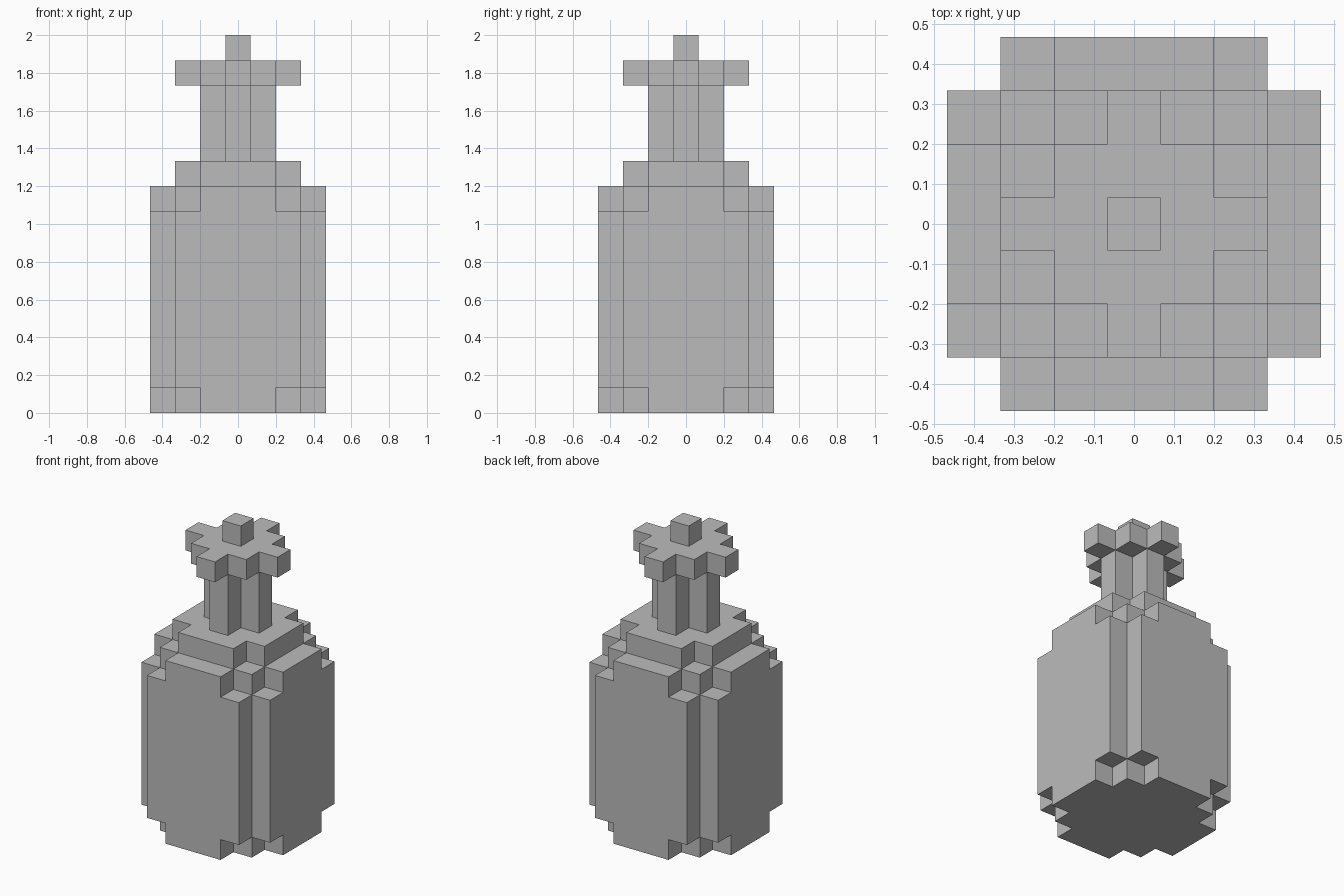
import bpy
import bmesh

cube = bpy.data.objects.get("Cube")
if cube:
    bpy.data.objects.remove(cube, do_unlink=True)

UNIT = 2 / 15  # edge of one block

grey = bpy.data.materials.new("plain grey")
grey.use_nodes = True
colour = (0.5, 0.5, 0.5, 1)
grey.diffuse_color = colour
grey.node_tree.nodes["Principled BSDF"].inputs["Base Color"].default_value = colour


def prism(name, corner, bottom, top):
    """Extrude an outline made by turning one corner's steps four times."""
    outline, steps = [], corner
    for _ in range(4):
        outline += steps
        steps = [(-y, x) for x, y in steps]
    bm = bmesh.new()
    base = bm.faces.new([bm.verts.new((x * UNIT, y * UNIT, bottom * UNIT))
                         for x, y in outline])
    ext = bmesh.ops.extrude_face_region(bm, geom=[base], use_keep_orig=True)
    raised = [v for v in ext["geom"] if isinstance(v, bmesh.types.BMVert)]
    bmesh.ops.translate(bm, verts=raised, vec=(0, 0, (top - bottom) * UNIT))
    bmesh.ops.recalc_face_normals(bm, faces=bm.faces)
    mesh = bpy.data.meshes.new(name)
    bm.to_mesh(mesh)
    bm.free()
    mesh.materials.append(grey)
    obj = bpy.data.objects.new(name, mesh)
    bpy.context.collection.objects.link(obj)
    return obj


# Bottle body, with stepped corners on its lowest and highest layers
rim = [(3.5, 1.5), (2.5, 1.5), (2.5, 2.5), (1.5, 2.5), (1.5, 3.5)]
prism("bottle_base", rim, 0, 1)
prism("bottle_body", [(3.5, 2.5), (2.5, 2.5), (2.5, 3.5)], 1, 8)
prism("bottle_upper_rim", rim, 8, 9)

# Shoulder and cross-shaped neck
prism("shoulder", [(2.5, 1.5), (1.5, 1.5), (1.5, 2.5)], 9, 10)
prism("neck", [(1.5, 0.5), (0.5, 0.5), (0.5, 1.5)], 10, 13)

# Four-armed lip and stopper
prism("lip", [(2.5, 0.5), (1.5, 0.5), (1.5, 1.5), (0.5, 1.5), (0.5, 2.5)], 13, 14)
prism("stopper", [(0.5, 0.5)], 14, 15)
